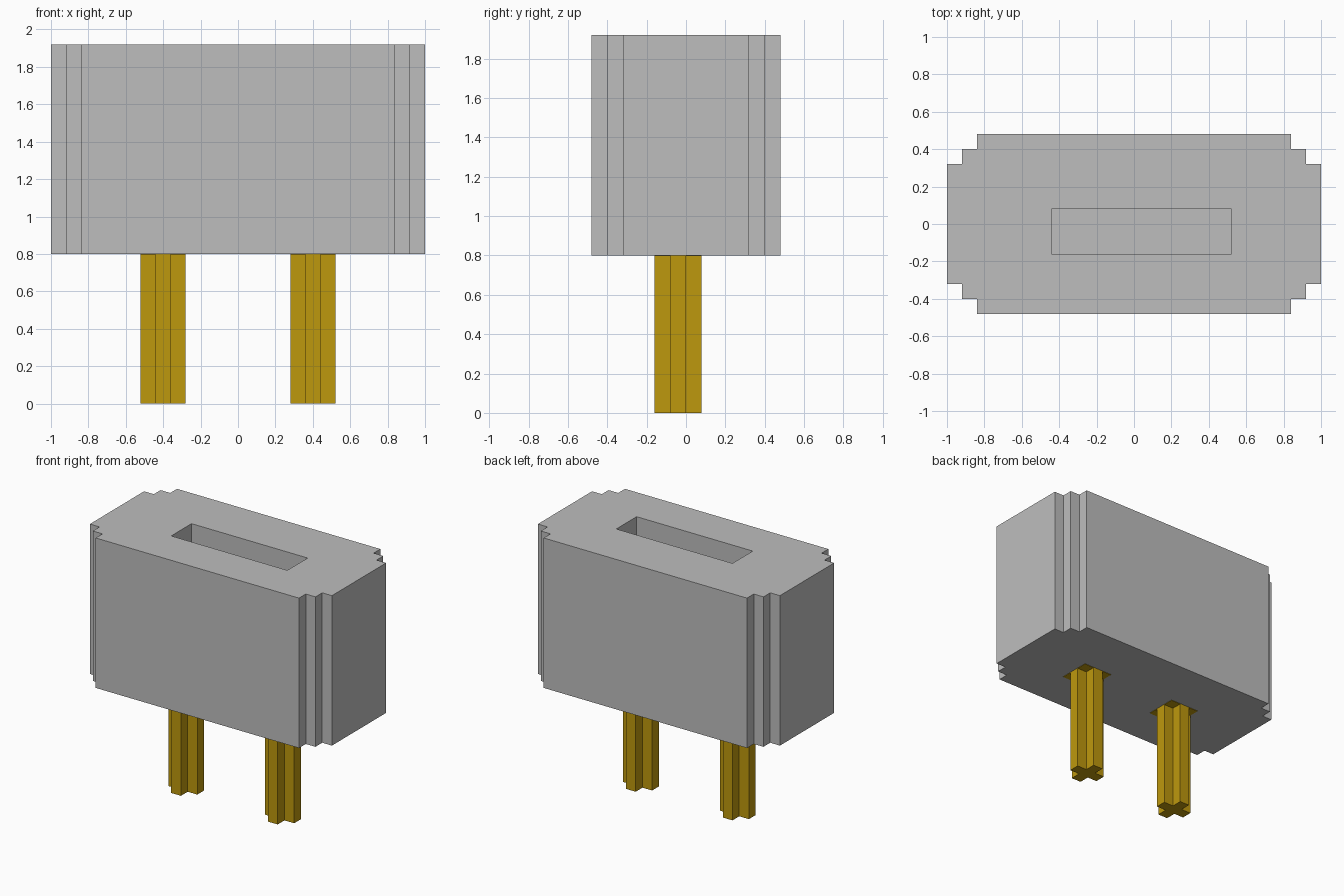
import bpy
import bmesh

cube = bpy.data.objects.get("Cube")
if cube:
    bpy.data.objects.remove(cube, do_unlink=True)


def make_material(name, rgb):
    mat = bpy.data.materials.new(name)
    mat.use_nodes = True
    color = (*rgb, 1.0)
    mat.diffuse_color = color
    mat.node_tree.nodes["Principled BSDF"].inputs["Base Color"].default_value = color
    return mat


def mirrored_outline(quarter):
    """Complete a corner profile (from +x side to +y side) into a closed outline."""
    back = quarter[::-1]
    return (quarter
            + [(-x, y) for x, y in back]
            + [(-x, -y) for x, y in quarter]
            + [(x, -y) for x, y in back])


def make_prism(name, outline, z0, z1, mat, center=(0, 0)):
    """Extrude a flat outline upward from z0 to z1."""
    bm = bmesh.new()
    base = bm.faces.new([bm.verts.new((x + center[0], y + center[1], z0))
                         for x, y in outline])
    extruded = bmesh.ops.extrude_face_region(bm, geom=[base], use_keep_orig=True)
    top = [v for v in extruded["geom"] if isinstance(v, bmesh.types.BMVert)]
    bmesh.ops.translate(bm, verts=top, vec=(0, 0, z1 - z0))
    bmesh.ops.recalc_face_normals(bm, faces=bm.faces)
    mesh = bpy.data.meshes.new(name)
    bm.to_mesh(mesh)
    bm.free()
    mesh.materials.append(mat)
    obj = bpy.data.objects.new(name, mesh)
    bpy.context.collection.objects.link(obj)
    return obj


grey = make_material("light grey", (0.515, 0.515, 0.515))
gold = make_material("gold", (0.515, 0.314, 0.004))

# Body with stepped vertical corners
body = make_prism("body", mirrored_outline(
    [(1.0, 0.32), (0.92, 0.32), (0.92, 0.40), (0.84, 0.40), (0.84, 0.48)]),
    0.80, 1.92, grey)

# Slot sunk into the top
cutter = make_prism("slot_cutter", mirrored_outline([(0.48, 0.12)]),
                    1.60, 2.0, grey, center=(0.04, -0.04))
cutter.hide_render = True
cutter.hide_set(True)
cutter.display_type = 'WIRE'
slot = body.modifiers.new("slot", 'BOOLEAN')
slot.operation = 'DIFFERENCE'
slot.solver = 'EXACT'
slot.object = cutter

# Bake the slot, then drop the cutter
bpy.context.view_layer.objects.active = body
body.select_set(True)
bpy.ops.object.modifier_apply(modifier=slot.name)
bpy.data.objects.remove(cutter, do_unlink=True)

# Cross-shaped pins, each under a thin square contact plate
cross = mirrored_outline([(0.12, 0.04), (0.04, 0.04), (0.04, 0.12)])
square = mirrored_outline([(0.12, 0.12)])
for side, x in (("left", 0.40), ("right", -0.40)):
    make_prism(f"{side}_pin", cross, 0.0, 0.80, gold, center=(x, -0.04))
    make_prism(f"{side}_contact_plate", square, 0.797, 0.803, gold, center=(x, -0.04))
